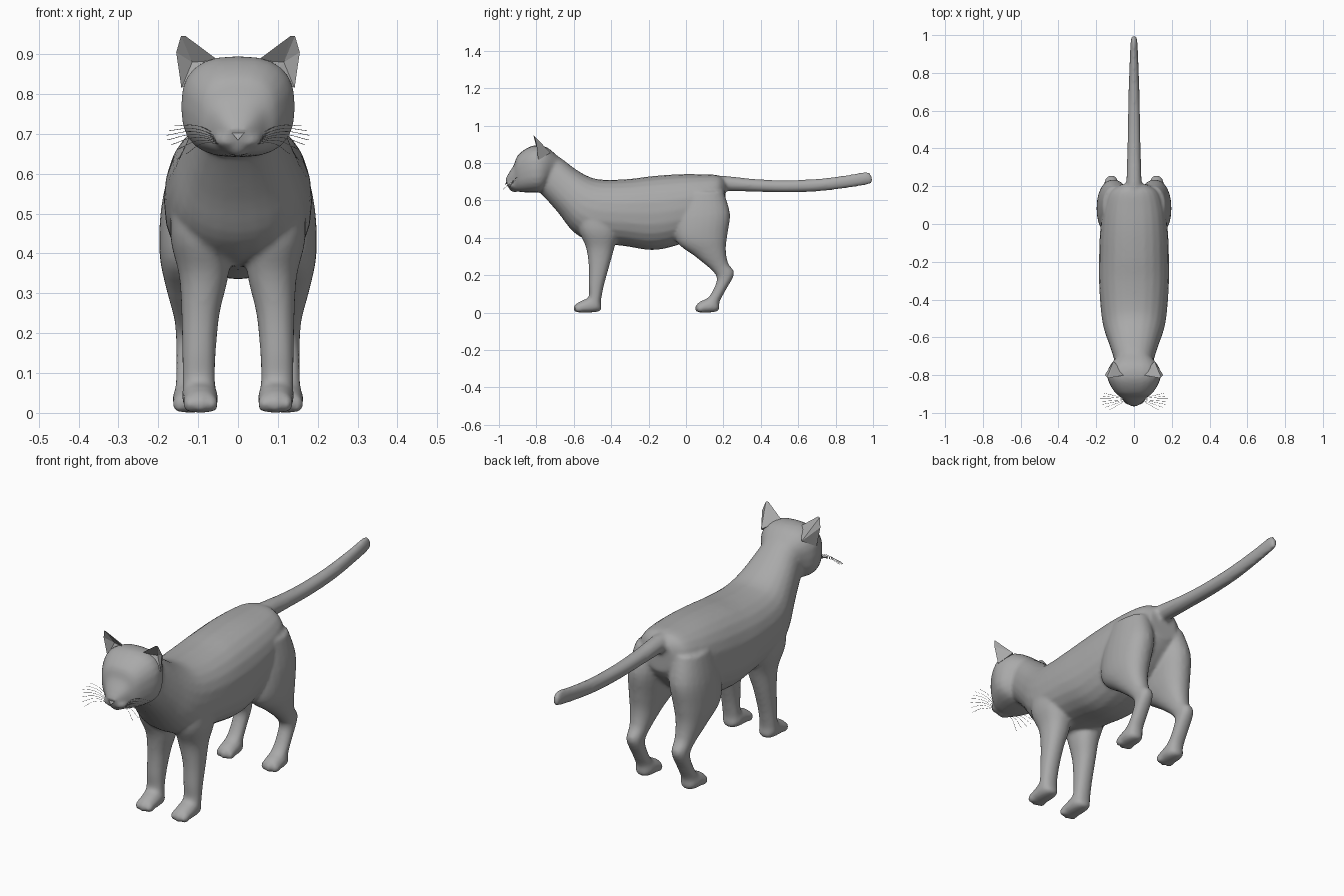
import bpy
import bmesh
import math
from mathutils import Vector, Matrix

cube = bpy.data.objects.get("Cube")
if cube:
    bpy.data.objects.remove(cube)

GREY = (0.4, 0.4, 0.4, 1)
grey = bpy.data.materials.new("plain_grey")
grey.use_nodes = True
grey.diffuse_color = GREY
grey.node_tree.nodes["Principled BSDF"].inputs["Base Color"].default_value = GREY


def finish(bm, name, smooth=True):
    """Turn a bmesh into a named grey object."""
    bmesh.ops.recalc_face_normals(bm, faces=bm.faces)
    for face in bm.faces:
        face.smooth = smooth
    mesh = bpy.data.meshes.new(name)
    bm.to_mesh(mesh)
    bm.free()
    mesh.materials.append(grey)
    obj = bpy.data.objects.new(name, mesh)
    bpy.context.collection.objects.link(obj)
    return obj


def spline(a, b, c, d, t):
    """Smooth blend from station b to station c."""
    return [q + 0.5 * t * (r - p + t * (2 * p - 5 * q + 4 * r - s + t * (3 * (q - r) + s - p)))
            for p, q, r, s in zip(a, b, c, d)]


def loft(bm, stations, side=1, power=2.0, sides=24, steps=4):
    """Skin rings; a station is (y, z) and (y, z) of the two rims, centre x, half width."""
    padded = [stations[0]] + stations + [stations[-1]]
    path = []
    for i in range(len(stations) - 1):
        path += [spline(*padded[i:i + 4], k / steps) for k in range(steps)]
    path.append(stations[-1])
    rings = []
    for y1, z1, y2, z2, cx, width in path:
        ring = []
        for k in range(sides):
            angle = math.tau * k / sides
            c, s = math.cos(angle), math.sin(angle)
            u = math.copysign(abs(c) ** (2 / power), c)
            v = math.copysign(abs(s) ** (2 / power), s)
            ring.append(bm.verts.new((side * (cx + width * v),
                                      (y1 + y2) / 2 + u * (y1 - y2) / 2,
                                      (z1 + z2) / 2 + u * (z1 - z2) / 2)))
        rings.append(ring)
    for low, high in zip(rings, rings[1:]):
        for k in range(sides):
            n = (k + 1) % sides
            bm.faces.new((low[k], low[n], high[n], high[k]))
    bm.faces.new(rings[0])
    bm.faces.new(rings[-1])


def ball(bm, centre, size):
    matrix = Matrix.Translation(centre) @ Matrix.Diagonal((*size, 1))
    bmesh.ops.create_uvsphere(bm, u_segments=20, v_segments=12, radius=1, matrix=matrix)


torso = [
    (-.72, .86, -.81, .67, 0, .095), (-.66, .82, -.75, .61, 0, .108),
    (-.58, .76, -.68, .53, 0, .132), (-.50, .72, -.60, .43, 0, .16),
    (-.42, .71, -.50, .38, 0, .175), (-.30, .715, -.32, .355, 0, .185),
    (-.18, .73, -.18, .335, 0, .185), (-.04, .74, -.05, .36, 0, .18),
    (.08, .74, .08, .42, 0, .165), (.17, .735, .17, .5, 0, .13),
    (.21, .71, .21, .56, 0, .07)]
head = [
    (-.68, .83, -.74, .68, 0, .09), (-.74, .882, -.77, .647, 0, .13),
    (-.80, .895, -.80, .642, 0, .143), (-.85, .88, -.84, .642, 0, .13),
    (-.90, .84, -.885, .645, 0, .1), (-.92, .79, -.91, .65, 0, .072),
    (-.945, .75, -.93, .655, 0, .05), (-.965, .715, -.95, .67, 0, .025)]
tail = [
    (.10, .735, .10, .65, 0, .05), (.22, .73, .22, .65, 0, .041),
    (.36, .715, .36, .647, 0, .036), (.52, .708, .52, .643, 0, .033),
    (.70, .715, .70, .648, 0, .029), (.86, .735, .87, .668, 0, .023),
    (.965, .753, .98, .687, 0, .017), (.99, .735, .998, .705, 0, .009)]
front_leg = [
    (-.57, .58, -.38, .58, .1, .06), (-.575, .45, -.36, .44, .095, .075),
    (-.535, .35, -.385, .34, .086, .062), (-.52, .25, -.41, .25, .094, .048),
    (-.52, .15, -.44, .14, .098, .042), (-.52, .085, -.455, .06, .098, .041),
    (-.55, .068, -.46, .008, .095, .045), (-.585, .05, -.57, 0, .094, .042)]
hind_leg = [
    (-.02, .64, .2, .65, .095, .07), (-.06, .50, .235, .53, .108, .085),
    (-.05, .38, .222, .42, .118, .079), (.05, .30, .213, .34, .122, .06),
    (.14, .225, .225, .265, .12, .042), (.165, .18, .258, .21, .12, .036),
    (.145, .12, .215, .125, .12, .035), (.115, .078, .18, .06, .12, .037),
    (.08, .062, .17, .008, .12, .044), (.06, .048, .075, 0, .12, .041)]

# Body: torso, head, tail, legs and toes fused into one skin
bm = bmesh.new()
loft(bm, torso, power=2.3)
loft(bm, head, power=2.6)
loft(bm, tail)
ball(bm, (0, -.915, .662), (.03, .03, .018))
for side in (-1, 1):
    loft(bm, front_leg, side, power=2.2)
    loft(bm, hind_leg, side, power=2.2)
    ball(bm, (side * .026, -.928, .685), (.033, .03, .022))
    for x, y in ((.094, -.58), (.12, .07)):
        for toe in (-1, 0, 1):
            ball(bm, (side * (x + toe * .027), y + abs(toe) * .008, .023), (.017, .024, .023))
body = finish(bm, "body")
remesh = body.modifiers.new("fuse", 'REMESH')
remesh.mode = 'VOXEL'
remesh.voxel_size = 0.009
remesh.use_smooth_shade = True
soften = body.modifiers.new("soften", 'SMOOTH')
soften.factor = 0.5
soften.iterations = 5

# Nose: small wedge above the muzzle
bm = bmesh.new()
corners = [(-.02, -.958, .708), (.02, -.958, .708), (0, -.968, .684), (0, -.93, .70)]
bmesh.ops.convex_hull(bm, input=[bm.verts.new(c) for c in corners])
finish(bm, "nose", smooth=False)

for side, label in ((1, "left"), (-1, "right")):
    # Ear: rim joined to a hollow in front and a shell behind
    bm = bmesh.new()
    rim = [(.05, -.80, .885), (.132, -.815, .946), (.143, -.812, .946),
           (.155, -.80, .905), (.142, -.79, .815), (.09, -.80, .85)]
    rim = [bm.verts.new((side * x, y, z)) for x, y, z in rim]
    hollow = bm.verts.new((side * .115, -.775, .88))
    shell = bm.verts.new((side * .108, -.725, .855))
    for a, b in zip(rim, rim[1:] + rim[:1]):
        bm.faces.new((a, b, hollow))
        bm.faces.new((b, a, shell))
    finish(bm, label + "_ear", smooth=False)

    # Eye
    bm = bmesh.new()
    ball(bm, (side * .06, -.888, .77), (.025, .022, .021))
    finish(bm, label + "_eye")

    # Whiskers: a fan of thin drooping curves
    curve = bpy.data.curves.new(label + "_whiskers", 'CURVE')
    curve.dimensions = '3D'
    curve.bevel_depth = 0.0007
    curve.bevel_resolution = 0
    curve.materials.append(grey)
    for i in range(7):
        t = i / 6
        start = Vector((side * .045, -.935 + .012 * t, .675 + .018 * t))
        end = Vector((side * (.13 + .05 * math.sin(2.5 * t)), -.985 + .09 * t, .65 + .07 * t))
        middle = (start + end) / 2 + Vector((0, 0, .014))
        line = curve.splines.new('BEZIER')
        line.bezier_points.add(2)
        for point, place in zip(line.bezier_points, (start, middle, end)):
            point.co = place
            point.handle_left_type = point.handle_right_type = 'AUTO'
    whiskers = bpy.data.objects.new(label + "_whiskers", curve)
    bpy.context.collection.objects.link(whiskers)
